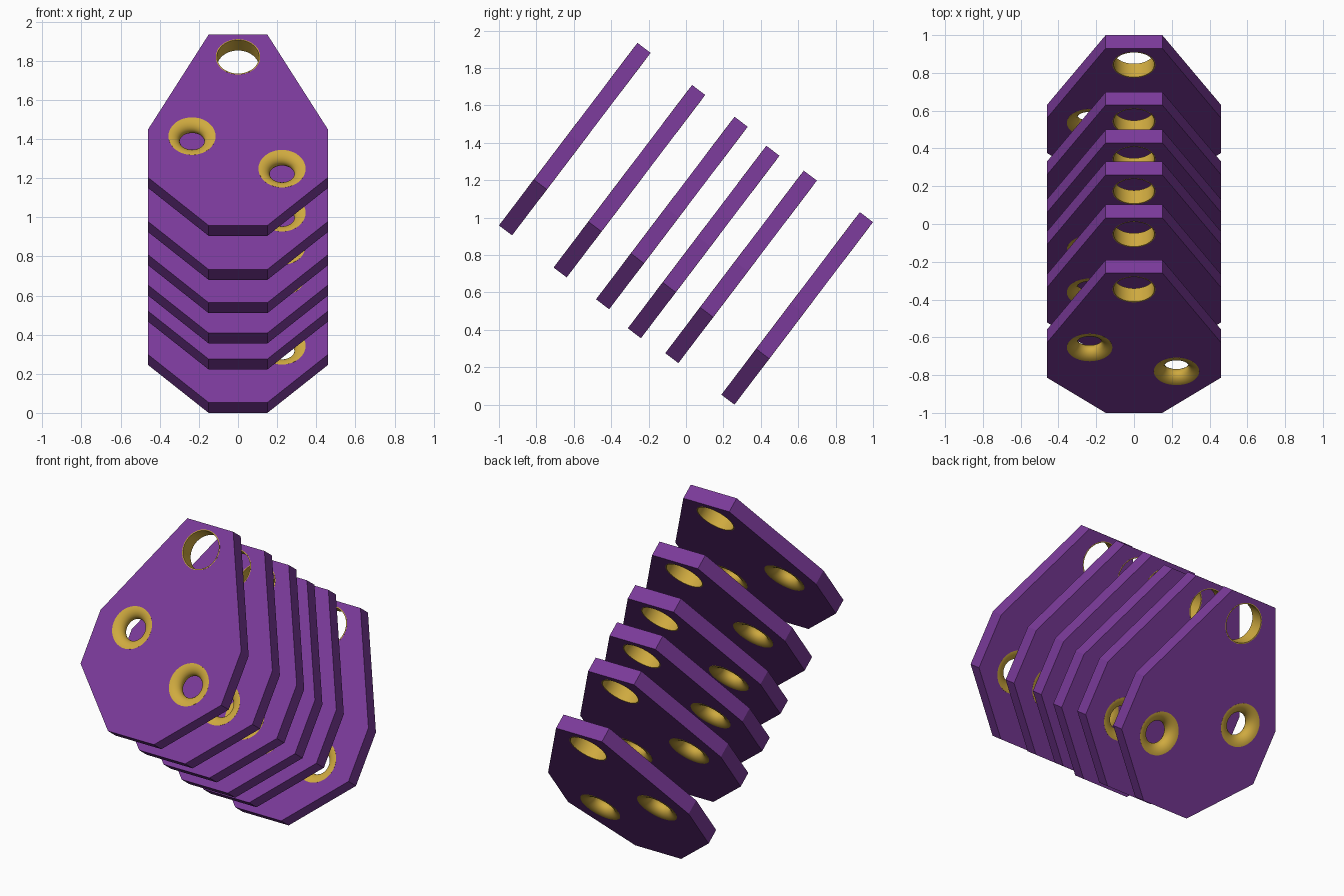
import bpy, bmesh, math

if "Cube" in bpy.data.objects:
    bpy.data.objects.remove(bpy.data.objects["Cube"])

TILT = math.radians(52.8)
THICK = 0.088
SEG = 40


def material(name, color):
    m = bpy.data.materials.new(name)
    m.diffuse_color = (*color, 1)
    m.use_nodes = True
    m.node_tree.nodes["Principled BSDF"].inputs["Base Color"].default_value = m.diffuse_color
    return m


PURPLE = material("purple", (0.195, 0.042, 0.32))
GOLD = material("gold", (0.62, 0.40, 0.05))

# Plate outline and holes in plate space: x across, y up along the plate
OUTLINE = [(-0.15, 0), (0.15, 0), (0.46, 0.308), (0.46, 0.616),
           (0.15, 1.225), (-0.15, 1.225), (-0.46, 0.616), (-0.46, 0.308)]
HOLES = [("top_sleeve", 0, 1.082, 0.113),
         ("left_grommet", -0.235, 0.573, 0.12),
         ("right_grommet", 0.225, 0.364, 0.12)]


def circle(cx, cy, r):
    return [(cx + r * math.cos(2 * math.pi * i / SEG),
             cy + r * math.sin(2 * math.pi * i / SEG)) for i in range(SEG)]


def finish(bm, name, mat):
    bmesh.ops.recalc_face_normals(bm, faces=bm.faces[:])
    me = bpy.data.meshes.new(name)
    bm.to_mesh(me)
    bm.free()
    me.materials.append(mat)
    return me


def plate_mesh():
    bm = bmesh.new()
    edges = []
    for loop in [OUTLINE] + [circle(x, y, r) for _, x, y, r in HOLES]:
        vs = [bm.verts.new((x, y, 0)) for x, y in loop]
        edges += [bm.edges.new((vs[i - 1], vs[i])) for i in range(len(vs))]
    bmesh.ops.triangle_fill(bm, use_beauty=True, use_dissolve=False, edges=edges)
    ext = bmesh.ops.extrude_face_region(bm, geom=bm.faces[:])
    moved = [g for g in ext["geom"] if isinstance(g, bmesh.types.BMVert)]
    bmesh.ops.translate(bm, verts=moved, vec=(0, 0, -THICK))
    return finish(bm, "plate", PURPLE)


def ring_mesh(name, cx, cy, profile):
    # closed cross-section of (radius, height) turned around the hole axis
    bm = bmesh.new()
    loops = [[bm.verts.new((x, y, z - THICK / 2)) for x, y in circle(cx, cy, r)]
             for r, z in profile]
    for k in range(len(loops)):
        a, b = loops[k - 1], loops[k]
        for i in range(SEG):
            bm.faces.new((a[i - 1], a[i], b[i], b[i - 1]))
    me = finish(bm, name, GOLD)
    me.shade_smooth()
    me.set_sharp_from_angle(angle=math.radians(40))
    return me


H = THICK / 2 + 0.0005
# Rounded grommet: wide at both faces, narrow in the middle
bulge = [(0.12 - 0.057 * math.cos(t), H * math.sin(t))
         for t in [math.radians(-90 + 15 * i) for i in range(13)]]
bulge[0], bulge[-1] = (0.119, -H), (0.119, H)
bulge = [(0.1205, -H)] + bulge + [(0.1205, H)]
# Thin straight sleeve
sleeve = [(0.1135, -H), (0.108, -H), (0.108, H), (0.1135, H)]

meshes = [("plate", plate_mesh())]
for name, x, y, r in HOLES:
    meshes.append((name, ring_mesh(name, x, y, sleeve if name == "top_sleeve" else bulge)))

# Six parallel tilted plates: (rear-most y, lowest z) of each
STACK = [(1.0, 0.0), (0.70, 0.222), (0.50, 0.355),
         (0.33, 0.51), (0.103, 0.68), (-0.189, 0.905)]
for n, (yb, zb) in enumerate(STACK, 1):
    for name, me in meshes:
        ob = bpy.data.objects.new(f"{name}_{n}", me)
        ob.location = (0, yb - 0.811, zb + 0.053)
        ob.rotation_euler = (TILT, 0, 0)
        bpy.context.collection.objects.link(ob)
